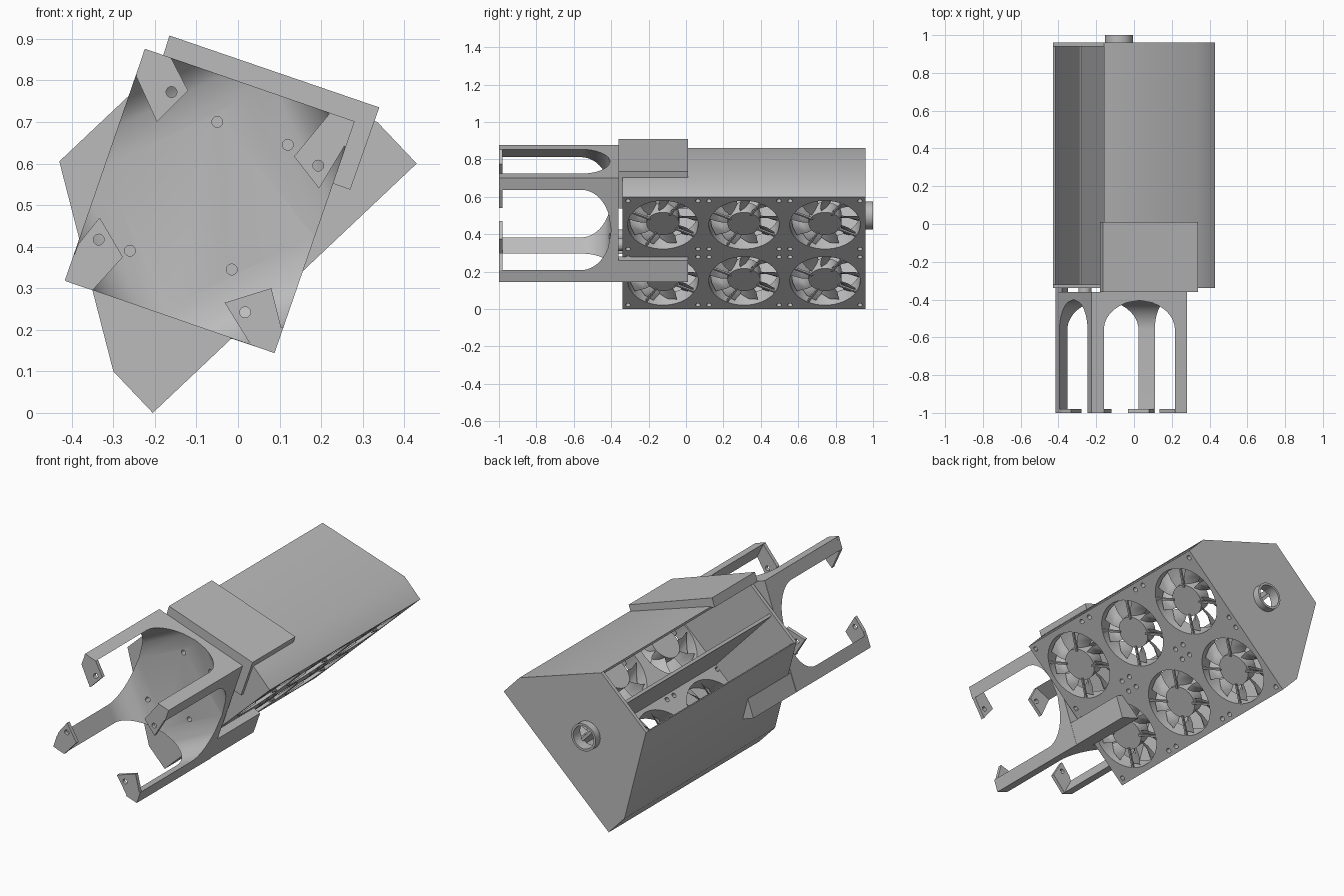
import bpy, bmesh
from math import sin, cos, pi, sqrt, radians
from mathutils import Matrix, Vector

cube = bpy.data.objects.get("Cube")
if cube:
    bpy.data.objects.remove(cube, do_unlink=True)

grey = bpy.data.materials.new("plain grey")
grey.use_nodes = True
COLOUR = (0.5, 0.5, 0.5, 1)
grey.diffuse_color = COLOUR
grey.node_tree.nodes["Principled BSDF"].inputs["Base Color"].default_value = COLOUR


def finish(name, bm, matrix=None):
    bmesh.ops.recalc_face_normals(bm, faces=bm.faces)
    mesh = bpy.data.meshes.new(name)
    bm.to_mesh(mesh)
    bm.free()
    mesh.materials.append(grey)
    obj = bpy.data.objects.new(name, mesh)
    if matrix:
        obj.matrix_world = matrix
    bpy.context.collection.objects.link(obj)
    return obj


def loft(bm, rings):
    rows = [[bm.verts.new(p) for p in ring] for ring in rings]
    for a, b in zip(rows, rows[1:]):
        for i in range(len(a)):
            j = (i + 1) % len(a)
            bm.faces.new((a[i], a[j], b[j], b[i]))
    bm.faces.new(rows[0])
    bm.faces.new(rows[-1])


def prism(name, outline, y0, y1):
    bm = bmesh.new()
    loft(bm, [[(x, y, z) for x, z in outline] for y in (y0, y1)])
    return finish(name, bm)


def add_cyl(bm, centre, radius, depth, axis="Z", sides=24):
    turn = Matrix.Rotation(pi / 2, 4, "X") if axis == "Y" else Matrix()
    bmesh.ops.create_cone(bm, cap_ends=True, segments=sides, radius1=radius,
                          radius2=radius, depth=depth,
                          matrix=Matrix.Translation(centre) @ turn)


def add_box(bm, low, high):
    low, high = Vector(low), Vector(high)
    bmesh.ops.create_cube(bm, size=1, matrix=Matrix.Translation((low + high) / 2)
                          @ Matrix.Diagonal((*(high - low), 1)))


def activate(obj):
    bpy.ops.object.select_all(action="DESELECT")
    obj.select_set(True)
    bpy.context.view_layer.objects.active = obj


def cut(obj, cutter):
    mod = obj.modifiers.new("cut", "BOOLEAN")
    mod.operation, mod.solver, mod.object = "DIFFERENCE", "EXACT", cutter
    activate(obj)
    bpy.ops.object.modifier_apply(modifier=mod.name)
    bpy.data.objects.remove(cutter, do_unlink=True)


def smooth(obj, degrees=32):
    activate(obj)
    bpy.ops.object.shade_smooth_by_angle(angle=radians(degrees))


def drill(obj, spots, radius, y, depth):
    bm = bmesh.new()
    for x, z in spots:
        add_cyl(bm, (x, y, z), radius, depth, "Y")
    cut(obj, finish("drill", bm))


# Body shell: six-sided section, open on its upper left side
FRONT, BACK = -0.34, 0.96
A, B, C = (-0.205, 0.0), (0.43, 0.60), (0.335, 0.70)
D, E, F = (-0.16, 0.86), (-0.43, 0.605), (-0.30, 0.10)
OUTLINE = [A, B, C, D, E, F]
PORT = (-0.08, 0.50)


def panel(name, path):
    inner = [(x + (-0.05 - x) * 0.04, z + (0.45 - z) * 0.04) for x, z in path]
    return prism(name, path + inner[::-1], FRONT + 0.002, BACK - 0.002)


smooth(panel("roof_panel", [B, C, D]))
smooth(panel("side_panel", [E, F, A]))
prism("front_plate", OUTLINE, FRONT, FRONT + 0.02)
back = prism("back_plate", OUTLINE, BACK - 0.02, BACK)
drill(back, [PORT], 0.062, BACK, 0.1)

# Cable port ring
bm = bmesh.new()
add_cyl(bm, (PORT[0], 0.97, PORT[1]), 0.074, 0.06, "Y", 40)
port = finish("port_ring", bm)
drill(port, [PORT], 0.062, BACK, 0.2)
smooth(port)

# Fan wall, built flat then tilted: x along the wall, z inward
TILT = Matrix(((0.727, 0, -0.687, A[0]), (0, 1, 0, 0),
               (0.687, 0, 0.727, A[1]), (0, 0, 0, 1)))
WIDE, THICK = 0.873, 0.09
CENTRES = [(WIDE * (i + 0.5) / 2, FRONT + 1.3 * (j + 0.5) / 3)
           for i in range(2) for j in range(3)]
bm = bmesh.new()
add_box(bm, (0, FRONT + 0.002, 0), (WIDE, BACK - 0.002, THICK))
wall = finish("fan_wall", bm, TILT)
bm = bmesh.new()
for s, y in CENTRES:
    add_cyl(bm, (s, y, THICK / 2), 0.188, 0.3, sides=48)
    for ds in (-0.187, 0.187):
        for dy in (-0.187, 0.187):
            add_cyl(bm, (s + ds, y + dy, THICK / 2), 0.013, 0.3, sides=12)
cutter = finish("fan_openings", bm, TILT)
bpy.context.view_layer.update()
cut(wall, cutter)
smooth(wall)

# Middle divider behind the fans
bm = bmesh.new()
add_box(bm, (WIDE / 2 - 0.008, FRONT + 0.01, THICK - 0.01),
        (WIDE / 2 + 0.008, BACK - 0.01, 0.58))
finish("divider", bm, TILT)

# Fan: hub, pitched blades and struts, shared by six objects
bm = bmesh.new()
BLADES = 9
for k in range(BLADES):
    start = 2 * pi * k / BLADES
    grid = []
    for r, sweep in ((0.08, 0), (0.13, 0.08), (0.182, 0.2)):
        grid.append([bm.verts.new((r * cos(start + sweep + w), r * sin(start + sweep + w), t))
                     for w, t in ((-0.27, 0.022), (0.02, 0.04), (0.27, 0.08))])
    for a, b in zip(grid, grid[1:]):
        for i in range(2):
            bm.faces.new((a[i], a[i + 1], b[i + 1], b[i]))
bmesh.ops.solidify(bm, geom=bm.faces[:], thickness=0.006)
add_cyl(bm, (0, 0, 0.047), 0.088, 0.075, sides=32)
for k in range(4):
    bar = bmesh.ops.create_cube(bm, size=1)["verts"]
    place = (Matrix.Rotation(pi / 2 * k + 0.5, 4, "Z")
             @ Matrix.Translation((0.135, 0, 0.008))
             @ Matrix.Diagonal((0.115, 0.01, 0.012, 1)))
    bmesh.ops.transform(bm, matrix=place, verts=bar)
fan = finish("fan_1", bm)
smooth(fan)
for n, (s, y) in enumerate(CENTRES):
    obj = fan
    if n:
        obj = bpy.data.objects.new(f"fan_{n + 1}", fan.data)
        bpy.context.collection.objects.link(obj)
    obj.matrix_world = TILT @ Matrix.Translation((s, y, 0))

# Front frame: tilted block hollowed by a tapering diamond, leaving four legs
MID, U, V = Vector((-0.068, 0.51)), Vector((0.945, -0.327)), Vector((0.327, 0.945))
HU, HV = 0.267, 0.295


def tilted(u, v):
    p = MID + U * u + V * v
    return p.x, p.y


frame = prism("leg_frame", [tilted(-HU, -HV), tilted(HU, -HV), tilted(HU, HV),
                            tilted(-HU, HV)], -1, -0.36)
rings = []
for tau in [None] + [i / 10 for i in range(11)]:
    y = -1.1 if tau is None else -0.56 + 0.16 * tau
    reach = HU + 0.227 * sqrt(1 - (tau or 0) ** 2)
    rings.append([(x, y, z) for x, z in (tilted(reach, 0), tilted(0, reach),
                                         tilted(-reach, 0), tilted(0, -reach))])
bm = bmesh.new()
loft(bm, rings)
cut(frame, finish("hollow", bm))
MOUNTS = [(-0.05, 0.70), (0.12, 0.645), (-0.26, 0.39), (-0.015, 0.345)]
drill(frame, MOUNTS, 0.013, -0.40, 0.06)
smooth(frame)

# Drilled tabs at the leg tips
TABS = {
    "upper_right_tab": ([(-0.225, 0.875), (-0.16, 0.852), (-0.12, 0.775),
                         (-0.195, 0.70), (-0.245, 0.81)], (-0.16, 0.772)),
    "upper_left_tab": ([(0.278, 0.70), (0.22, 0.72), (0.135, 0.617),
                        (0.195, 0.54), (0.255, 0.64)], (0.193, 0.595)),
    "lower_right_tab": ([(-0.415, 0.317), (-0.35, 0.295), (-0.277, 0.375),
                         (-0.333, 0.47), (-0.385, 0.405)], (-0.335, 0.417)),
    "lower_left_tab": ([(0.087, 0.145), (0.105, 0.20), (0.08, 0.30),
                        (-0.032, 0.265), (0.03, 0.165)], (0.017, 0.242)),
}
for name, (outline, hole) in TABS.items():
    drill(prism(name, outline, -1, -0.98), [hole], 0.013, -1, 0.1)

# Spacers between frame and body
bm = bmesh.new()
for x, z in MOUNTS:
    add_cyl(bm, (x, -0.35, z), 0.035, 0.03, "Y")
finish("spacers", bm)

# Brackets holding the frame to the body
prism("top_bracket", [(-0.165, 0.908), (0.34, 0.735), (0.27, 0.537), (0.225, 0.553),
                      (0.28, 0.70), (-0.18, 0.86)], -0.36, 0.01)
prism("lower_left_bracket", [(0.087, 0.145), (0.127, 0.26), (0.085, 0.28),
                             (-0.02, 0.18)], -0.37, 0.01)
prism("lower_right_bracket", [(-0.415, 0.317), (-0.38, 0.415), (-0.35, 0.31),
                              (-0.35, 0.295)], -0.37, 0.01)
